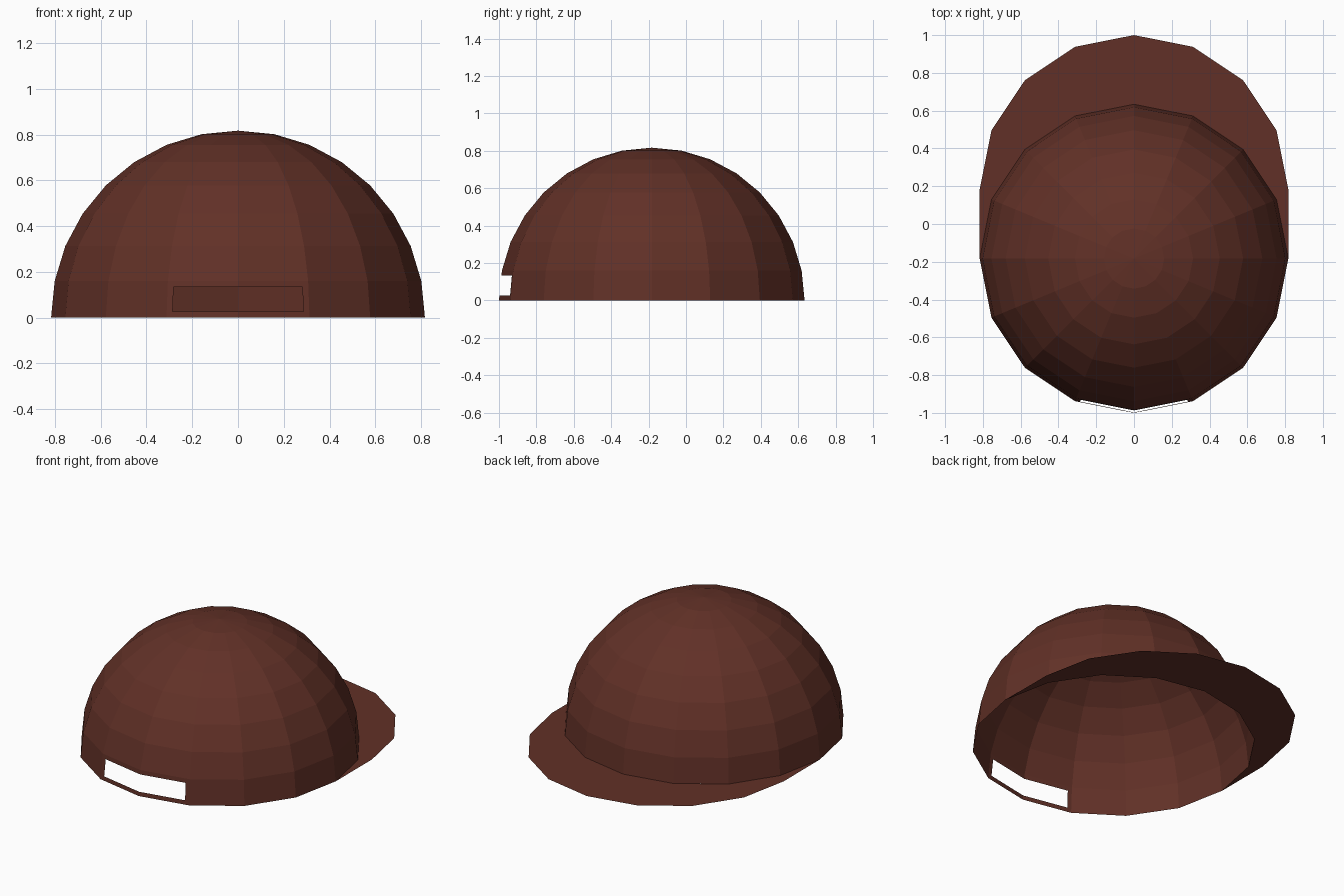
import bpy, bmesh, math

if "Cube" in bpy.data.objects:
    bpy.data.objects.remove(bpy.data.objects["Cube"])

R = 0.817          # crown radius
CY = -0.183        # crown centre in y
SIDES = 16

brown = bpy.data.materials.new("dark_brown_cloth")
brown.diffuse_color = (0.12, 0.03, 0.02, 1)
brown.use_nodes = True
brown.node_tree.nodes["Principled BSDF"].inputs["Base Color"].default_value = brown.diffuse_color


def add_object(name, bm):
    mesh = bpy.data.meshes.new(name)
    bm.to_mesh(mesh)
    bm.free()
    mesh.materials.append(brown)
    obj = bpy.data.objects.new(name, mesh)
    bpy.context.collection.objects.link(obj)
    return obj


# Crown: upper half of a faceted sphere, open underneath
bm = bmesh.new()
bmesh.ops.create_uvsphere(bm, u_segments=SIDES, v_segments=16, radius=R)
bmesh.ops.delete(bm, geom=[v for v in bm.verts if v.co.z < -0.01], context='VERTS')
for v in bm.verts:
    if abs(v.co.z) < 1e-4:
        v.co.z = 0

# Opening above the back strap: inset the two lowest back faces, remove their centre
bm.faces.ensure_lookup_table()
back = [f for f in bm.faces
        if f.calc_center_median().z < 0.12
        and f.calc_center_median().y < -0.7
        and abs(f.calc_center_median().x) < 0.2]
bmesh.ops.inset_region(bm, faces=back, thickness=0.0265,
                       use_boundary=True, use_even_offset=True)
bmesh.ops.delete(bm, geom=back, context='FACES')
bmesh.ops.translate(bm, verts=bm.verts[:], vec=(0, CY, 0))
add_object("crown", bm)

# Brim: flat sheet swept forward from the front half of the crown's rim
bm = bmesh.new()
rows = []
for i in range(SIDES // 2 + 1):
    a = 2 * math.pi * i / SIDES
    x, y = R * math.cos(a), R * math.sin(a)
    rows.append((bm.verts.new((x, y + CY, 0)), bm.verts.new((x, y - CY, 0))))
for (a0, a1), (b0, b1) in zip(rows, rows[1:]):
    f = bm.faces.new((a0, a1, b1, b0))
    f.normal_update()
    if f.normal.z < 0:
        f.normal_flip()
add_object("brim", bm)
